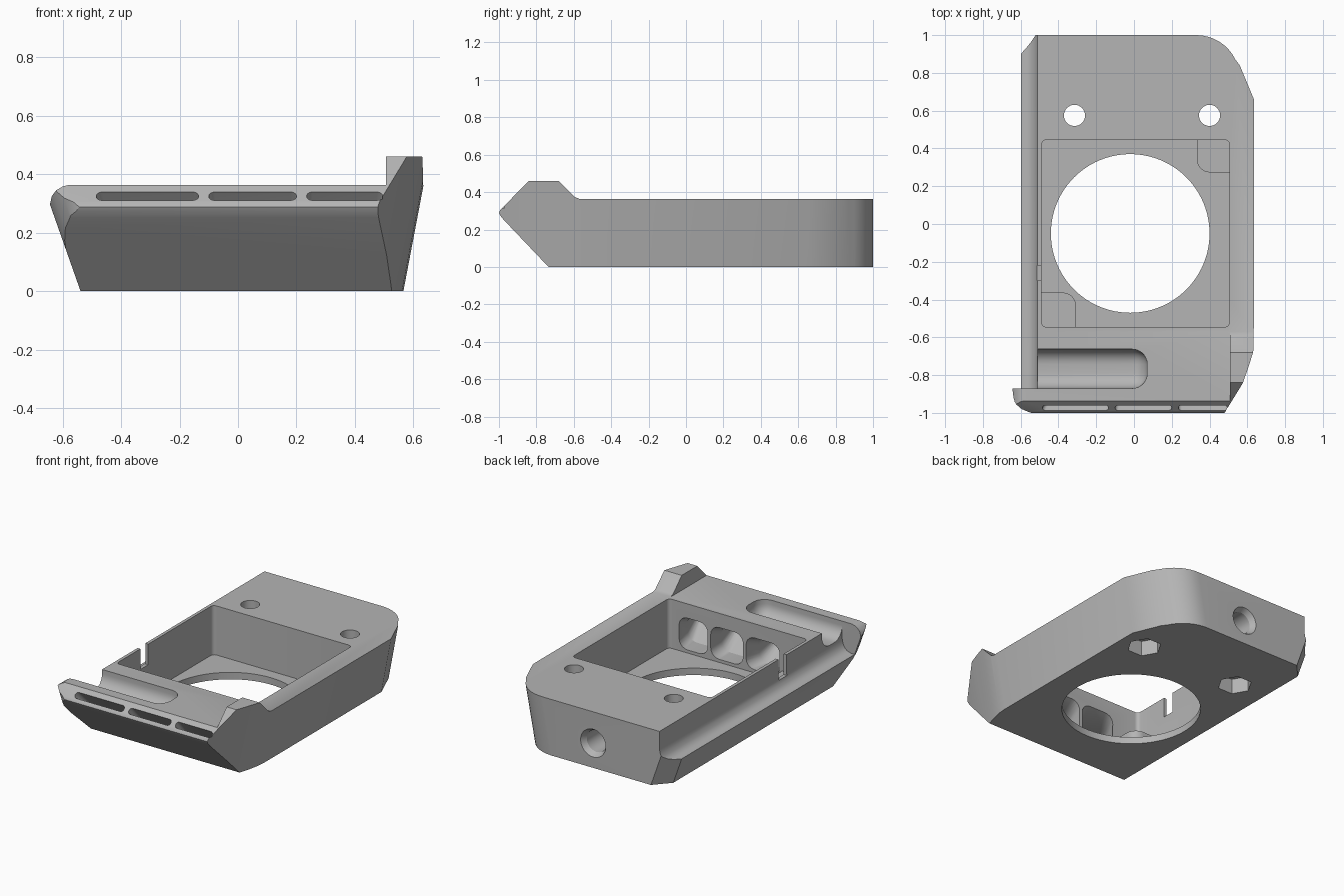
import bpy, bmesh
from math import cos, sin, pi, radians
from mathutils import Vector

default = bpy.data.objects.get("Cube")
if default:
    bpy.data.objects.remove(default)

grey = bpy.data.materials.new("plain grey")
grey.use_nodes = True
COLOUR = (0.46, 0.46, 0.46, 1)
grey.diffuse_color = COLOUR
grey.node_tree.nodes["Principled BSDF"].inputs["Base Color"].default_value = COLOUR


def finish(name, bm):
    bmesh.ops.recalc_face_normals(bm, faces=bm.faces)
    mesh = bpy.data.meshes.new(name)
    bm.to_mesh(mesh)
    bm.free()
    ob = bpy.data.objects.new(name, mesh)
    bpy.context.collection.objects.link(ob)
    mesh.materials.append(grey)
    return ob


def loft(name, rings):
    """Closed solid through rings that have equal point counts."""
    bm = bmesh.new()
    loops = [[bm.verts.new(p) for p in ring] for ring in rings]
    n = len(loops[0])
    for a, b in zip(loops, loops[1:]):
        for i in range(n):
            j = (i + 1) % n
            bm.faces.new((a[i], a[j], b[j], b[i]))
    bm.faces.new(loops[0])
    bm.faces.new(loops[-1])
    return finish(name, bm)


def prism(name, pts, axis, lo, hi):
    """Extrude a 2D outline along one axis."""
    def place(p, t):
        c = list(p)
        c.insert("xyz".index(axis), t)
        return c
    return loft(name, [[place(p, t) for p in pts] for t in (lo, hi)])


def box(name, lo, hi, bevel=0):
    bm = bmesh.new()
    bmesh.ops.create_cube(bm, size=1)
    for v in bm.verts:
        v.co = [a + (b - a) * (c + 0.5) for a, b, c in zip(lo, hi, v.co)]
    if bevel:
        bmesh.ops.bevel(bm, geom=bm.edges[:], offset=bevel, segments=7,
                        profile=0.5, affect='EDGES')
    return finish(name, bm)


def circle(x, y, r, n=48):
    return [(x + r * cos(2 * pi * i / n), y + r * sin(2 * pi * i / n)) for i in range(n)]


def round_rect(w, h, r, steps=5):
    """Rounded rectangle centred on the origin."""
    pts = []
    for k, (sx, sy) in enumerate(((1, 1), (-1, 1), (-1, -1), (1, -1))):
        for i in range(steps + 1):
            a = (k + i / steps) * pi / 2
            pts.append((sx * (w / 2 - r) + r * cos(a), sy * (h / 2 - r) + r * sin(a)))
    return pts


def boolean(target, tool, operation='DIFFERENCE'):
    m = target.modifiers.new("cut", 'BOOLEAN')
    m.object, m.operation, m.solver = tool, operation, 'EXACT'
    bpy.context.view_layer.objects.active = target
    bpy.ops.object.modifier_apply(modifier=m.name)
    bpy.data.objects.remove(tool)


# Drafted plan outline, measured at the height of the deck
DECK = 0.363
right_side = [(0.47, -1.06), (0.50, -0.98), (0.555, -0.85), (0.59, -0.75), (0.615, -0.67),
              (0.63, -0.6), (0.635, -0.54), (0.635, 0.66), (0.56, 0.84)]
corner = [(0.33 + 0.23 * cos(a), 0.77 + 0.23 * sin(a))
          for a in (radians(18 + 8 * i) for i in range(1, 10))]
left_side = [(-0.577, 1), (-0.667, 0.9), (-0.667, -0.87), (-0.66, -0.9), (-0.643, -0.94),
             (-0.61, -0.98), (-0.56, -1.005), (-0.54, -1.06)]
plan = right_side + corner + left_side


def drafted(z):
    return [(x + (z - DECK) * (0.19 if x > 0 else -0.353), y, z) for x, y in plan]


body = loft("fan_housing", [drafted(0), drafted(0.5)])

# Side profile with sloped nose and raised tab
side = [(-0.735, 0), (-0.975, 0.252), (-0.992, 0.273), (-1, 0.288), (-0.993, 0.305),
        (-0.84, 0.46), (-0.68, 0.46), (-0.595, 0.375), (-0.57, DECK), (1, DECK), (1, 0)]
boolean(body, prism("side_profile", side, "x", -1, 1), 'INTERSECT')

# Deck level beside the tab
boolean(body, box("deck_cut", (-1, -1.2, DECK), (0.507, -0.4, 0.7)))

# Coved ledge along one side, and rounded end of the nose lip
cove = [(-0.51, 0.5), (-0.51, 0.25), (-0.515, 0.222), (-0.527, 0.197),
        (-0.546, 0.18), (-0.57, 0.172), (-0.75, 0.168), (-0.75, 0.5)]
boolean(body, prism("ledge_cut", cove, "y", -0.87, 1.1))
lip_end = [(-0.575, DECK + 0.001), (-0.6, 0.358), (-0.622, 0.345), (-0.637, 0.325),
           (-0.645, 0.29), (-0.8, 0.29), (-0.8, 0.45), (-0.575, 0.45)]
boolean(body, prism("lip_end_cut", lip_end, "y", -1.2, -0.8))

# Rounded wiring trough behind the lip
boolean(body, box("trough_cut", (-0.85, -0.87, 0.255), (0.07, -0.663, 0.65), 0.08))

# Fan pocket and round intake
FLOOR = 0.045
pocket = [(x + 0.008, y - 0.05) for x, y in round_rect(0.995, 0.99, 0.025)]
boolean(body, prism("pocket_cut", pocket, "z", FLOOR, 0.6))
boolean(body, prism("intake_cut", circle(-0.02, -0.05, 0.42, 96), "z", -0.2, 0.2))

# Cable notch in the thin wall
boolean(body, box("notch_cut", (-0.54, -0.3, 0.23), (-0.45, -0.22, 0.6)))

# Three air ducts running from the pocket to the nose slots
lower = [(-0.5, 0.065), (-0.66, 0.065), (-0.92, 0.235), (-0.985, 0.308), (-1.05, 0.373)]
upper = [(-0.5, 0.29), (-0.64, 0.23), (-0.88, 0.243), (-0.957, 0.336), (-1.022, 0.401)]
blend = (0, 0.3, 0.85, 1, 1)
inlets = [(-0.27, -0.04), (-0.02, 0.205), (0.225, 0.425)]
slots = [(-0.485, -0.135), (-0.1, 0.2), (0.235, 0.495)]
for inlet, slot in zip(inlets, slots):
    rings = []
    for lo, hi, t in zip(lower, upper, blend):
        a, b = Vector(lo), Vector(hi)
        x0, x1 = [p + (q - p) * t for p, q in zip(inlet, slot)]
        mid, up, h = (a + b) / 2, (b - a).normalized(), (b - a).length
        ring = []
        for u, v in round_rect(x1 - x0, h, min(0.06, 0.48 * h)):
            q = mid + up * v
            ring.append(((x0 + x1) / 2 + u, q.x, q.y))
        rings.append(ring)
    boolean(body, loft("duct_cut", rings))

# Vertical bolt holes with hexagonal nut pockets below
for x in (-0.315, 0.4):
    boolean(body, prism("bolt_cut", circle(x, 0.575, 0.056, 32), "z", -0.2, 0.6))
    boolean(body, prism("nut_cut", circle(x, 0.575, 0.105, 6), "z", -0.2, 0.1))

# Blind round socket in the back with a chamfered mouth
socket = [(0.72, 0.07), (0.965, 0.07), (1.0, 0.09), (1.1, 0.09)]
boolean(body, loft("socket_cut", [[(x, y, z) for x, z in circle(-0.035, 0.16, r, 40)]
                                  for y, r in socket]))

# Rounded support pads in two opposite pocket corners
parts = [body]
for name, cx, cy, s, w in (("front_corner_pad", -0.492, -0.548, 1, 0.185),
                           ("back_corner_pad", 0.508, 0.448, -1, 0.175)):
    r = 0.07
    pts = [(0, 0), (w, 0)]
    pts += [(w - r + r * cos(a), w - r + r * sin(a)) for a in (i * pi / 16 for i in range(9))]
    pts += [(0, w)]
    parts.append(prism(name, [(cx + s * u, cy + s * v) for u, v in pts], "z", 0.03, 0.11))

for ob in parts:
    bpy.ops.object.select_all(action='DESELECT')
    ob.select_set(True)
    bpy.context.view_layer.objects.active = ob
    bpy.ops.object.shade_smooth_by_angle(angle=radians(28))
